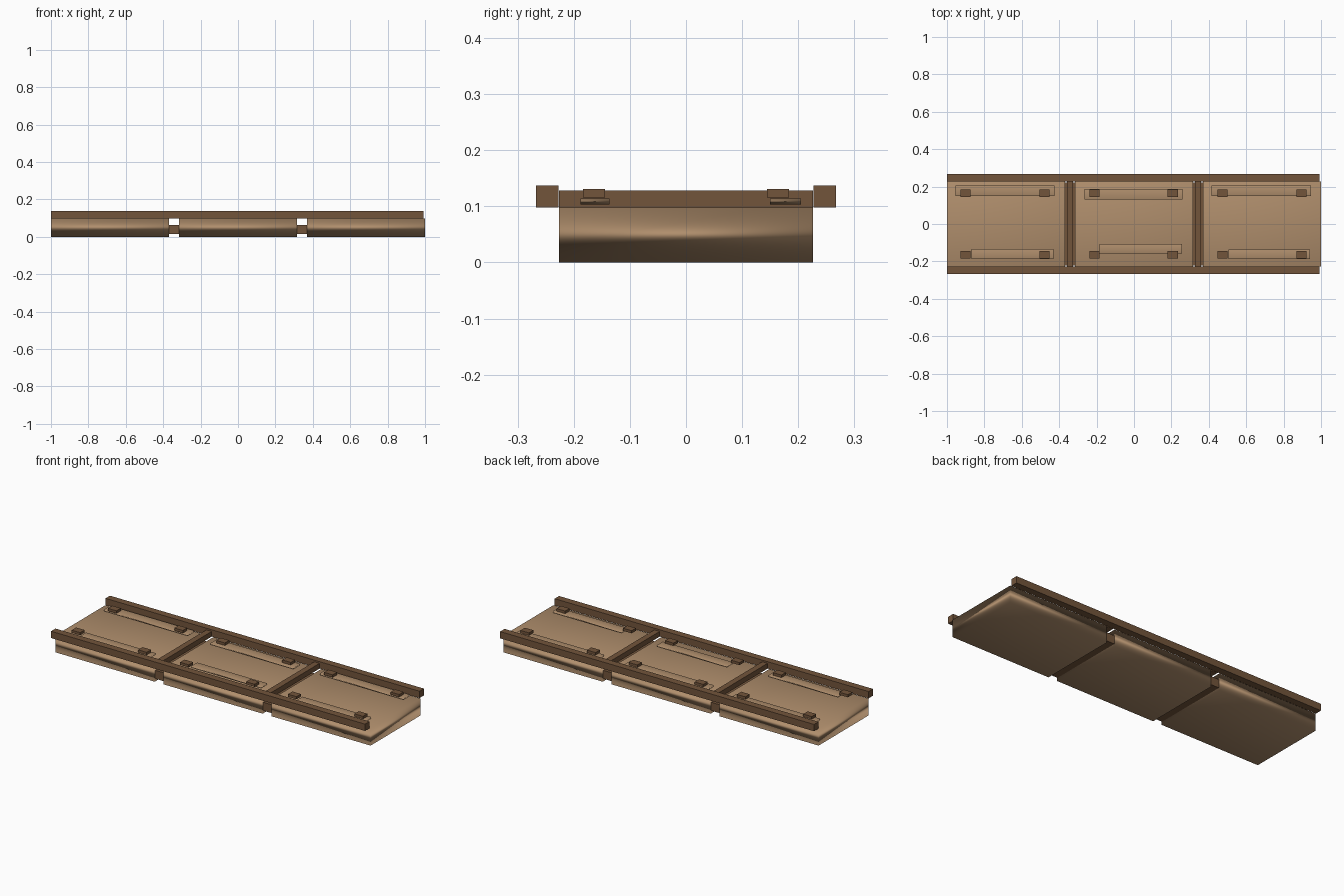
import bpy

if "Cube" in bpy.data.objects:
    bpy.data.objects.remove(bpy.data.objects["Cube"])


def material(name, colour):
    m = bpy.data.materials.new(name)
    m.diffuse_color = (*colour, 1)
    m.use_nodes = True
    m.node_tree.nodes["Principled BSDF"].inputs["Base Color"].default_value = m.diffuse_color
    return m


tan = material("light_wood", (0.43, 0.27, 0.15))
brown = material("dark_wood", (0.17, 0.09, 0.044))


def box(name, x, y, z, mat, soft=False):
    """Box from (min, max) ranges; soft blends normals weighted by face area."""
    bpy.ops.mesh.primitive_cube_add(
        size=1, location=[(a + b) / 2 for a, b in (x, y, z)])
    ob = bpy.context.object
    ob.name = name
    ob.scale = [b - a for a, b in (x, y, z)]
    bpy.ops.object.transform_apply(location=False, rotation=False, scale=True)
    ob.data.materials.append(mat)
    if soft:
        bpy.ops.object.shade_smooth()
        mod = ob.modifiers.new("soft_normals", 'WEIGHTED_NORMAL')
        mod.mode = 'FACE_AREA'
        mod.keep_sharp = False
    return ob


# Three wide deck panels
for label, x in (("left", (-1.0, -0.37)), ("middle", (-0.315, 0.315)), ("right", (0.37, 1.0))):
    box(label + "_panel", x, (-0.226, 0.226), (0, 0.098), tan, True)

# Long side rails along both edges
box("front_rail", (-1.0, 0.993), (-0.267, -0.227), (0.098, 0.137), brown)
box("back_rail", (-1.0, 0.993), (0.227, 0.267), (0.098, 0.137), brown)

# Cross bars over the joints, with a spacer between the panels below each
for label, s in (("left", -1), ("right", 1)):
    c = s * 0.3425
    box(label + "_cross_bar", (c - 0.017, c + 0.017), (-0.226, 0.226), (0.098, 0.128), brown)
    box(label + "_spacer", (c - 0.0275, c + 0.0275), (-0.222, 0.222), (0.016, 0.064), brown)

# Thin strips lying on the panels
strips = {
    "back_left": ((-0.955, -0.425), (0.15, 0.207)),
    "back_middle": ((-0.265, 0.26), (0.13, 0.188)),
    "back_right": ((0.415, 0.945), (0.15, 0.205)),
    "front_left": ((-0.87, -0.43), (-0.188, -0.135)),
    "front_middle": ((-0.185, 0.257), (-0.158, -0.106)),
    "front_right": ((0.505, 0.94), (-0.188, -0.136)),
}
for label, (x, y) in strips.items():
    box(label + "_strip", x, y, (0.103, 0.114), tan, True)

# Pegs near the rails, two per side on each panel
for x in (-0.9, -0.478, -0.211, 0.207, 0.473, 0.895):
    for label, y in (("front", -0.164), ("back", 0.164)):
        box(label + "_peg", (x - 0.027, x + 0.027), (y - 0.02, y + 0.02), (0.116, 0.131), brown)
